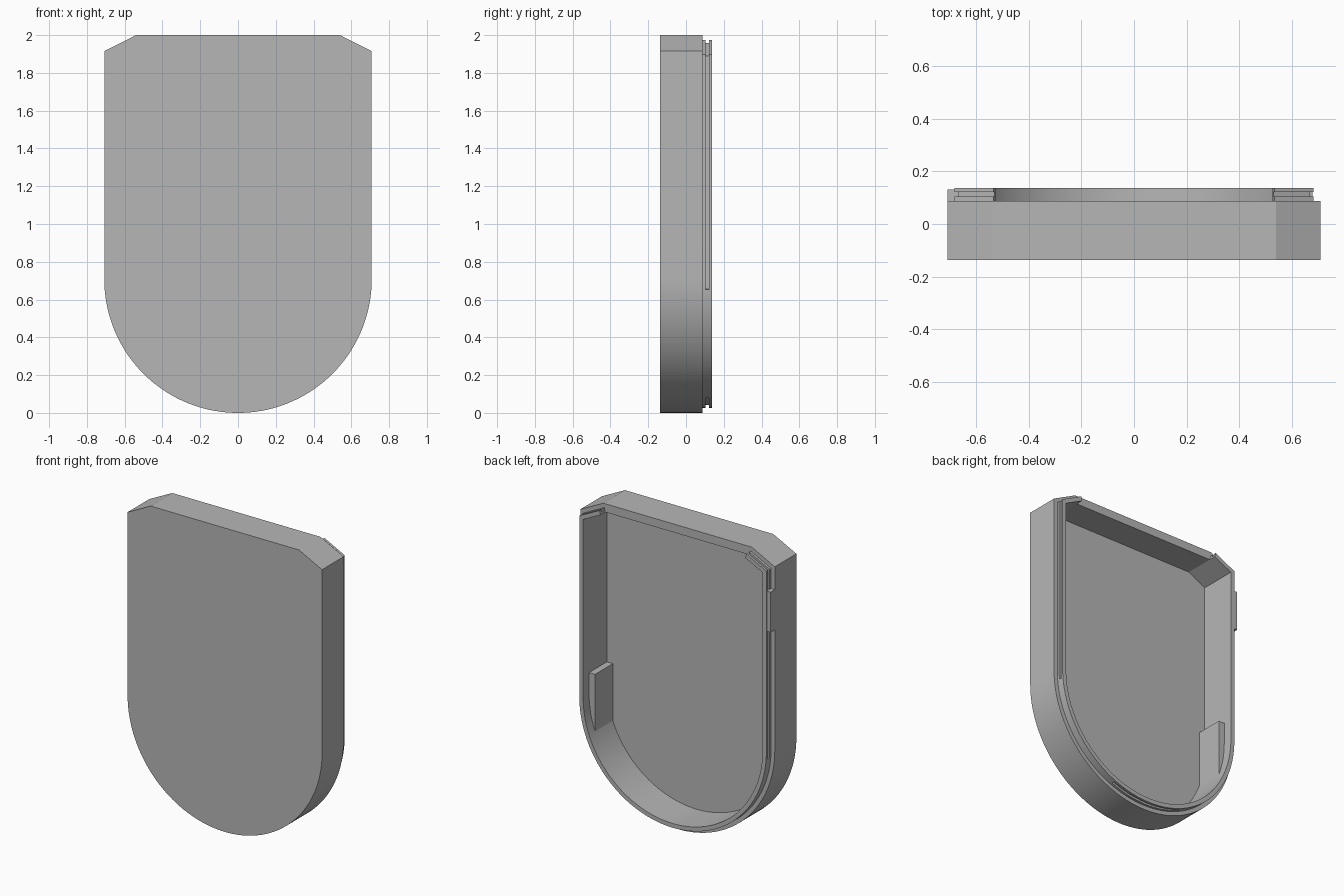
import bpy, bmesh
from math import sin, cos, pi, acos, radians

cube = bpy.data.objects.get("Cube")
if cube:
    bpy.data.objects.remove(cube, do_unlink=True)

HALF_W, TOP = 0.708, 2.0
FRONT, RIM, LIP_BACK, FLOOR = -0.137, 0.088, 0.137, -0.11
WALL, LIP_INSET = 0.055, 0.027
NX, NZ = 0.451, 0.8925          # corner chamfer direction
CHAMFER = NX * 0.54 + NZ * TOP

grey = bpy.data.materials.new("plain_grey")
grey.use_nodes = True
grey.diffuse_color = (0.47, 0.47, 0.47, 1)
grey.node_tree.nodes["Principled BSDF"].inputs["Base Color"].default_value = (0.47, 0.47, 0.47, 1)


def outline(inset, angles):
    """Open path from the right top corner, down round the arc, to the left top corner."""
    w, c = HALF_W - inset, CHAMFER - inset
    top = TOP - inset
    corner = [((c - NZ * top) / NX, top), (w, (c - NX * w) / NZ)]
    arc = [(w * cos(a), HALF_W - w * sin(a)) for a in angles]
    return corner + arc + [(-x, z) for x, z in reversed(corner)]


def finish(name, bm):
    bmesh.ops.recalc_face_normals(bm, faces=bm.faces)
    mesh = bpy.data.meshes.new(name)
    bm.to_mesh(mesh)
    bm.free()
    mesh.materials.append(grey)
    ob = bpy.data.objects.new(name, mesh)
    bpy.context.collection.objects.link(ob)
    bpy.ops.object.select_all(action="DESELECT")
    ob.select_set(True)
    bpy.context.view_layer.objects.active = ob
    bpy.ops.object.shade_smooth_by_angle(angle=radians(25))
    return ob


def loft(name, loops):
    """Bridge closed loops of 3D points and cap both ends."""
    bm = bmesh.new()
    rings = [[bm.verts.new(p) for p in loop] for loop in loops]
    for a, b in zip(rings, rings[1:]):
        for i in range(len(a)):
            j = (i + 1) % len(a)
            bm.faces.new((a[i], a[j], b[j], b[i]))
    bm.faces.new(rings[0])
    bm.faces.new(rings[-1])
    return finish(name, bm)


# Hollow tray: front panel, outer wall, rim, inner wall and floor
even = [pi * i / 72 for i in range(73)]
steps = [(0, FRONT), (0, RIM), (WALL, RIM), (WALL, FLOOR)]
loft("case_shell", [[(x, y, z) for x, z in outline(d, even)] for d, y in steps])

# Raised lip, open along the top, with snap grooves on the sides and bottom
SIDE_END, BOTTOM_HALF, EPS = 0.08, 0.39, 0.002
limits = [SIDE_END, pi / 2 - BOTTOM_HALF, pi / 2 + BOTTOM_HALF, pi - SIDE_END]
angles = sorted(even + [l + s * EPS for l in limits for s in (-1, 1)])


def grooved(a):
    return a < limits[0] or limits[1] < a < limits[2] or a > limits[3]


depths = [0.014 if grooved(a) else 0 for a in [0, 0] + angles + [0, 0]]
outer = outline(LIP_INSET, angles)
groove = outline(LIP_INSET + 0.014, angles)
inner = outline(WALL, angles)
sections = []
for o, g, n, depth in zip(outer, groove, inner, depths):
    m = g if depth else o
    profile = [(n, RIM - 0.001), (o, RIM - 0.001), (o, 0.104), (m, 0.104),
               (m, 0.121), (o, 0.121), (o, LIP_BACK), (n, LIP_BACK)]
    sections.append([(p[0], y, p[1]) for p, y in profile])
loft("rim_lip", sections)

# Latch tab bridging the lip and the outer wall on one side
tab = [(-HALF_W, 1.5), (-0.66, 1.5), (-0.66, 1.765), (-HALF_W, 1.765)]
loft("latch_tab", [[(x, y, z) for x, z in tab] for y in (RIM - 0.001, 0.132)])

# Support blocks inside, where the straight walls meet the arc
r, face = HALF_W - WALL + 0.004, 0.61
start = acos(face / r)
curve = [start * (1 - i / 10) for i in range(11)]
block = [(r * cos(a), HALF_W - r * sin(a)) for a in curve] + [(r, 0.85), (face, 0.85)]
for side, name in ((1, "left_support_block"), (-1, "right_support_block")):
    loft(name, [[(side * x, y, z) for x, z in block] for y in (FLOOR - 0.004, 0.075)])
